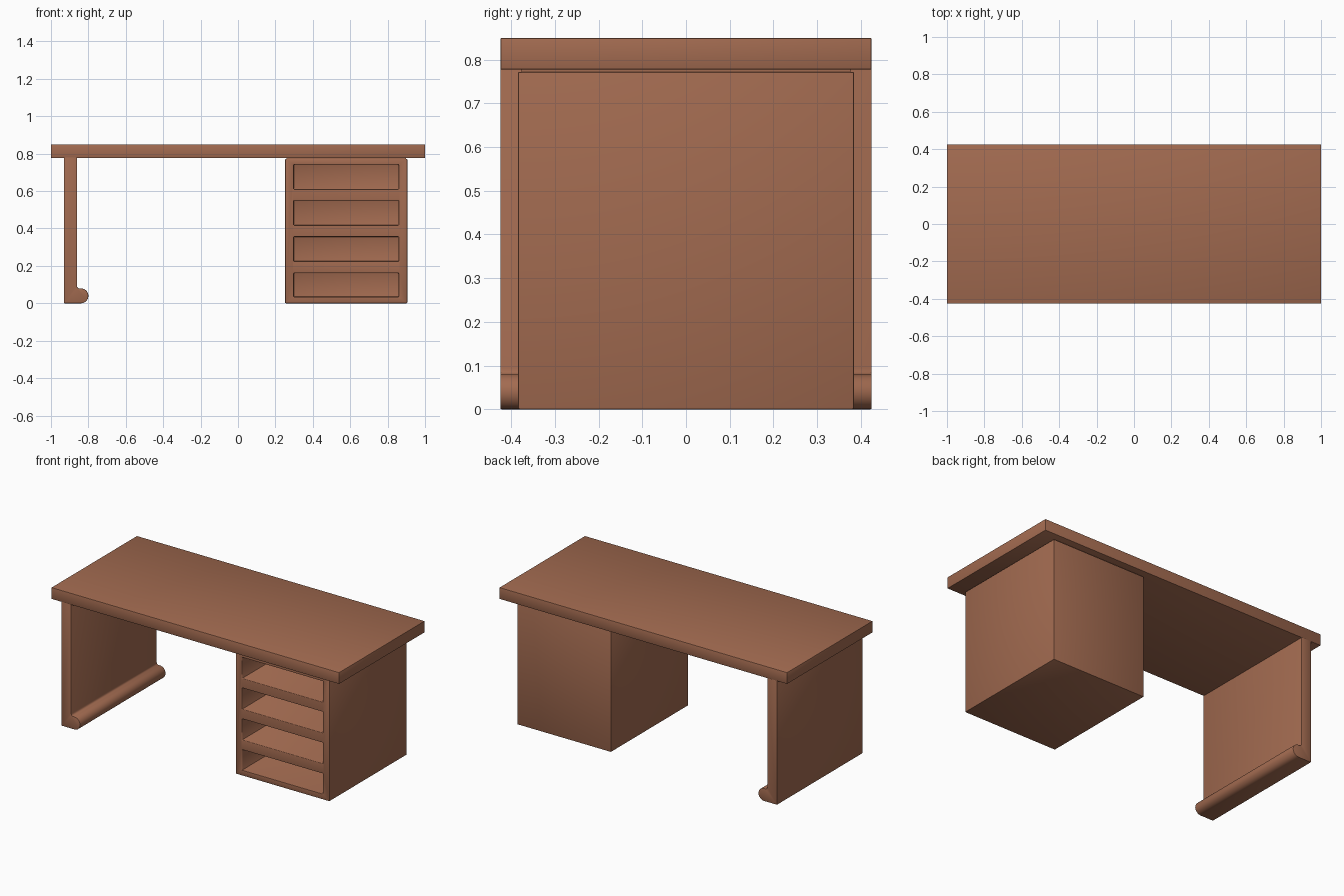
import bpy, bmesh, math

if "Cube" in bpy.data.objects:
    bpy.data.objects.remove(bpy.data.objects["Cube"])

wood = bpy.data.materials.new("warm brown wood")
wood.diffuse_color = (0.36, 0.145, 0.08, 1)
wood.use_nodes = True
wood.node_tree.nodes["Principled BSDF"].inputs["Base Color"].default_value = wood.diffuse_color


def make(name, bm):
    bmesh.ops.recalc_face_normals(bm, faces=bm.faces)
    me = bpy.data.meshes.new(name)
    bm.to_mesh(me)
    bm.free()
    me.materials.append(wood)
    ob = bpy.data.objects.new(name, me)
    bpy.context.collection.objects.link(ob)
    return ob


def add_box(bm, x0, x1, y0, y1, z0, z1):
    verts = bmesh.ops.create_cube(bm, size=1)["verts"]
    for v in verts:
        v.co.x = x1 if v.co.x > 0 else x0
        v.co.y = y1 if v.co.y > 0 else y0
        v.co.z = z1 if v.co.z > 0 else z0


def apply(ob, mod):
    bpy.context.view_layer.objects.active = ob
    bpy.ops.object.modifier_apply(modifier=mod.name)


def soften(ob, width=0.004):
    mod = ob.modifiers.new("soft edges", "BEVEL")
    mod.width = width
    mod.segments = 2
    mod.limit_method = "ANGLE"
    mod.angle_limit = math.radians(40)
    apply(ob, mod)
    bpy.ops.object.select_all(action="DESELECT")
    ob.select_set(True)
    bpy.ops.object.shade_smooth_by_angle(angle=math.radians(35))


# desk top
bm = bmesh.new()
add_box(bm, -1, 1, -0.425, 0.425, 0.777, 0.85)
soften(make("desk_top", bm))

# side panel with rounded foot, extruded along y
profile = [(-0.93, 0), (-0.84, 0)]
for i in range(1, 16):
    a = -math.pi / 2 + math.pi * i / 16
    profile.append((-0.84 + 0.04 * math.cos(a), 0.04 + 0.04 * math.sin(a)))
profile += [(-0.84, 0.08), (-0.852, 0.08), (-0.859, 0.085), (-0.861, 0.094),
            (-0.861, 0.78), (-0.93, 0.78)]
bm = bmesh.new()
face = bm.faces.new([bm.verts.new((x, -0.425, z)) for x, z in profile])
ext = bmesh.ops.extrude_face_region(bm, geom=[face])["geom"]
for v in ext:
    if isinstance(v, bmesh.types.BMVert):
        v.co.y = 0.425
soften(make("side_panel", bm), 0.003)

# cabinet with four open compartments
bm = bmesh.new()
add_box(bm, 0.252, 0.905, -0.385, 0.385, 0, 0.772)
cabinet = make("drawer_cabinet", bm)
bm = bmesh.new()
for z0, z1 in ((0.034, 0.162), (0.224, 0.356), (0.417, 0.55), (0.61, 0.742)):
    add_box(bm, 0.298, 0.859, -0.6, 0.345, z0, z1)
cutter = make("compartment_cutter", bm)
cutter.hide_render = True
mod = cabinet.modifiers.new("openings", "BOOLEAN")
mod.operation = "DIFFERENCE"
mod.solver = "EXACT"
mod.object = cutter
apply(cabinet, mod)
bpy.data.objects.remove(cutter)
soften(cabinet)

# thin joining strip between cabinet and top
bm = bmesh.new()
add_box(bm, 0.26, 0.897, -0.377, 0.377, 0.768, 0.78)
make("cabinet_joint", bm)
